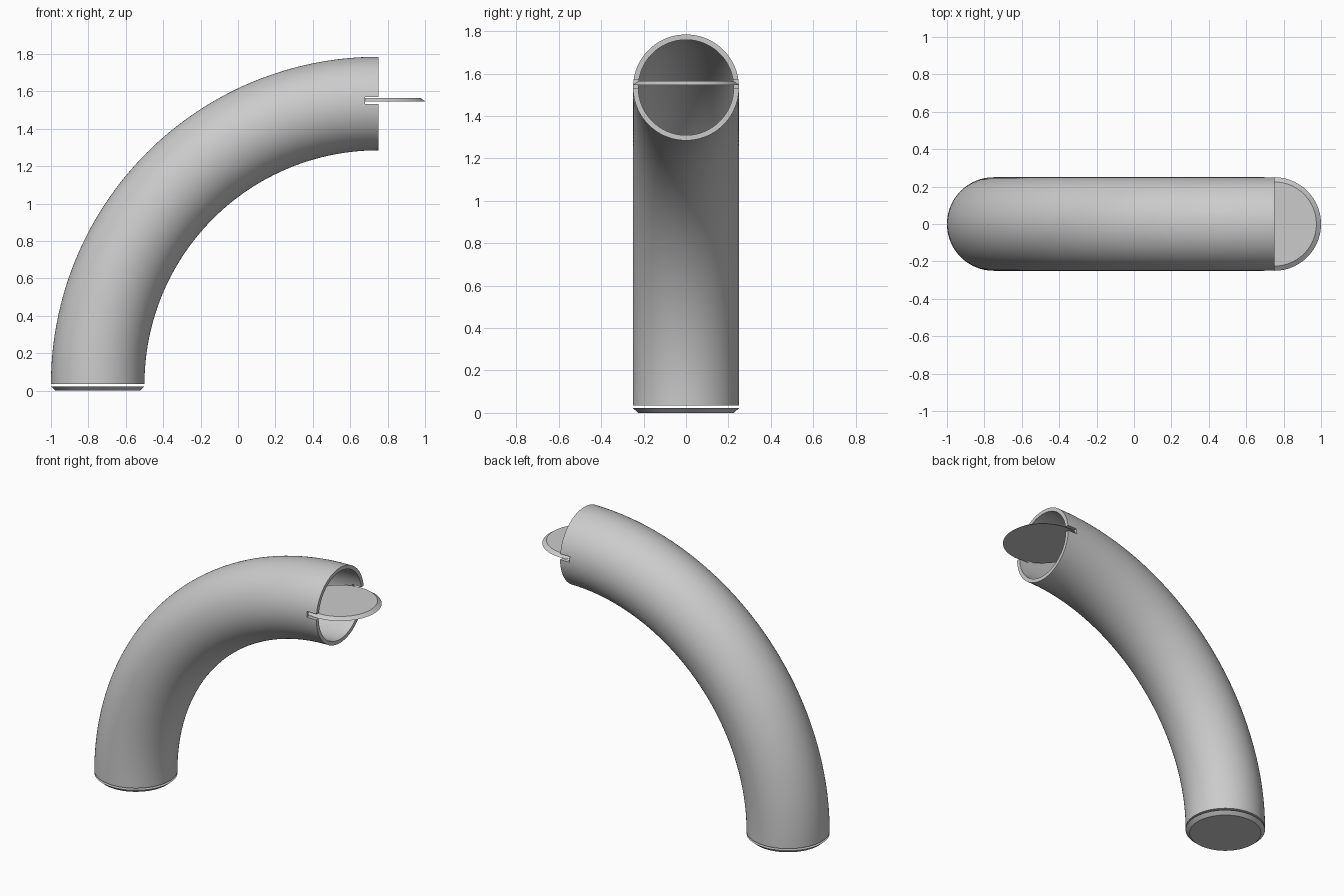
import bpy, bmesh, math
from mathutils import Vector, Matrix

cube = bpy.data.objects.get("Cube")
if cube:
    bpy.data.objects.remove(cube)

SEGMENTS = 96
OUTER, INNER = 0.25, 0.225
BEND = Vector((0.75, 0, 0.035))     # centre of the quarter bend
BEND_RADIUS = 1.5

grey = bpy.data.materials.new("light_grey")
grey.use_nodes = True
colour = (0.6, 0.6, 0.6, 1)
grey.diffuse_color = colour
grey.node_tree.nodes["Principled BSDF"].inputs["Base Color"].default_value = colour


def make_object(name, bm):
    bmesh.ops.recalc_face_normals(bm, faces=bm.faces)
    mesh = bpy.data.meshes.new(name)
    bm.to_mesh(mesh)
    bm.free()
    mesh.materials.append(grey)
    obj = bpy.data.objects.new(name, mesh)
    bpy.context.collection.objects.link(obj)
    return obj


def smooth(obj):
    bpy.ops.object.select_all(action="DESELECT")
    obj.select_set(True)
    bpy.context.view_layer.objects.active = obj
    bpy.ops.object.shade_smooth_by_angle(angle=math.radians(25))


def chamfered_disc(name, x, z, height, bottom, top):
    bm = bmesh.new()
    bmesh.ops.create_cone(bm, cap_ends=True, segments=SEGMENTS, radius1=bottom,
                          radius2=top, depth=height,
                          matrix=Matrix.Translation((x, 0, z + height / 2)))
    smooth(make_object(name, bm))


# Hollow pipe: sweep a circular wall section through a quarter turn
bm = bmesh.new()
start = BEND - Vector((BEND_RADIUS, 0, 0))
rings = [bmesh.ops.create_circle(bm, segments=SEGMENTS, radius=r,
                                 matrix=Matrix.Translation(start))["verts"]
         for r in (OUTER, INNER)]
wall = []
for i in range(SEGMENTS):
    j = (i + 1) % SEGMENTS
    wall.append(bm.faces.new((rings[0][i], rings[0][j], rings[1][j], rings[1][i])))
bmesh.ops.spin(bm, geom=wall, cent=BEND, axis=(0, 1, 0), angle=math.pi / 2,
               steps=64, use_duplicate=False)
bmesh.ops.remove_doubles(bm, verts=bm.verts, dist=1e-5)

# Close the starting end with its wall section
open_edges = [e for e in bm.edges if e.is_boundary]
if open_edges:
    low = [e for e in open_edges if e.verts[0].co.z < BEND.z + 0.01]
    bmesh.ops.bridge_loops(bm, edges=low)
pipe = make_object("curved_pipe", bm)

# Slot through both side walls at the outlet
bm = bmesh.new()
bmesh.ops.create_cube(bm, size=1, matrix=Matrix.Translation((0.74, 0, 1.551))
                      @ Matrix.Diagonal((0.12, 0.7, 0.037, 1)))
cutter = make_object("slot_cutter", bm)
cutter.hide_render = True
cutter.hide_set(True)

slot = pipe.modifiers.new("slot", "BOOLEAN")
slot.operation = "DIFFERENCE"
slot.solver = "EXACT"
slot.object = cutter
bpy.ops.object.select_all(action="DESELECT")
pipe.select_set(True)
bpy.context.view_layer.objects.active = pipe
bpy.ops.object.modifier_apply(modifier=slot.name)
bpy.data.objects.remove(cutter)
smooth(pipe)

# Chamfered discs: the outlet flap and the base cap
chamfered_disc("outlet_flap", 0.75, 1.547, 0.018, 0.25, 0.225)
chamfered_disc("base_cap", -0.75, 0, 0.022, 0.225, 0.25)
